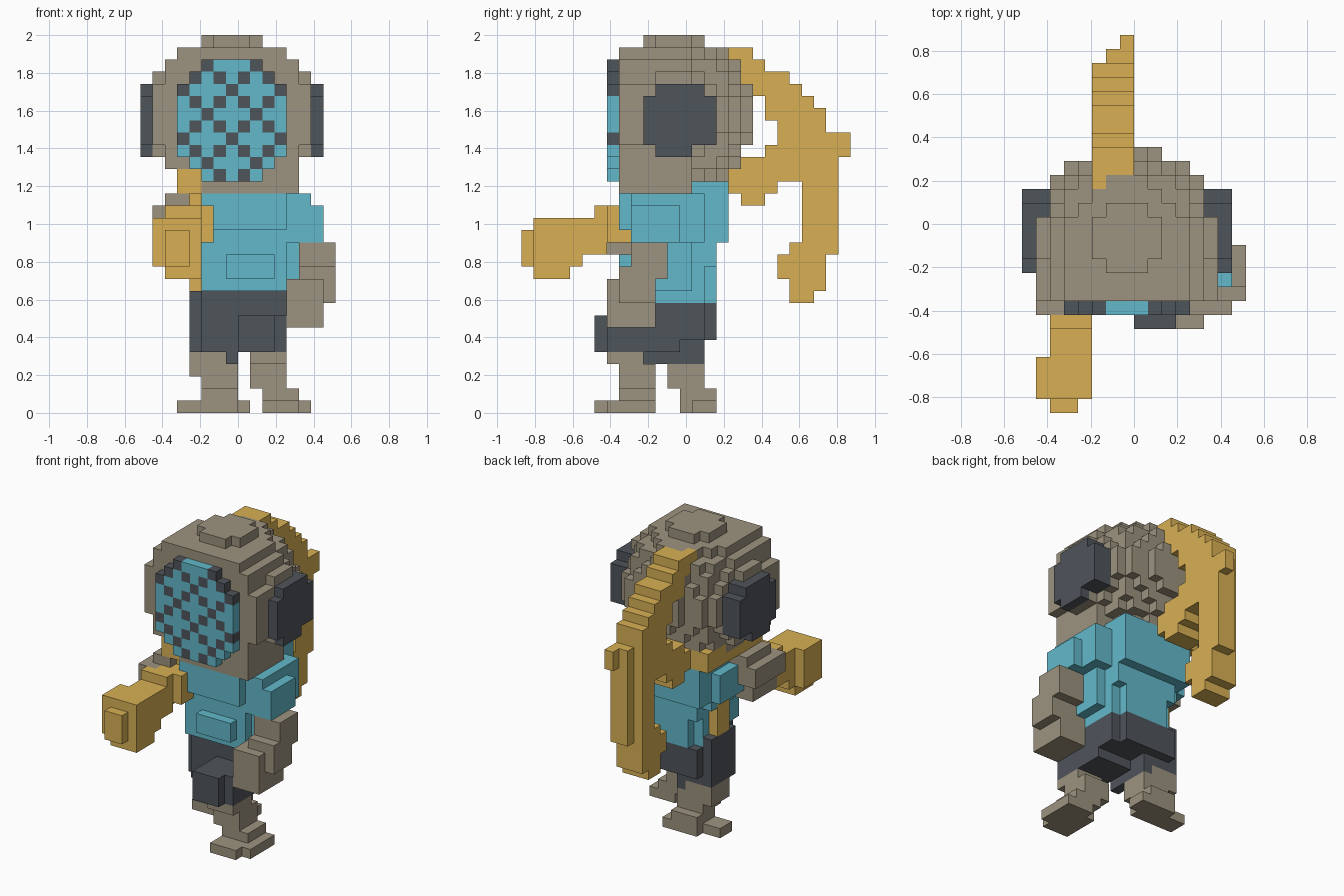
import bpy, bmesh
from mathutils import Vector

if "Cube" in bpy.data.objects:
    bpy.data.objects.remove(bpy.data.objects["Cube"], do_unlink=True)

UNIT = 2 / 31
ORIGIN = Vector((8, 13.5, 0))


def material(name, color):
    mat = bpy.data.materials.new(name)
    mat.use_nodes = True
    mat.diffuse_color = (*color, 1)
    mat.node_tree.nodes["Principled BSDF"].inputs["Base Color"].default_value = (*color, 1)
    return mat


STONE = material("stone grey", (.335, .29, .21))
TEAL = material("teal", (.122, .485, .595))
GOLD = material("gold", (.69, .435, .089))
DARK = material("charcoal", (.078, .09, .105))

taken = set()
parts = []


def box(x, y, z):
    """Cells of a block given as (start, stop) ranges."""
    return {(i, j, k) for i in range(*x) for j in range(*y) for k in range(*z)}


def part(name, cells, mats, rule=None):
    """Claim free cells for a part."""
    cells = cells - taken
    taken.update(cells)
    parts.append((name, cells, mats, rule))


def build(name, cells, mats, rule):
    """Make the outer skin of a set of cells."""
    bm = bmesh.new()
    for cell in sorted(cells):
        center = Vector(cell) + Vector((.5, .5, .5)) - ORIGIN
        for axis in range(3):
            for sign in (-1, 1):
                n = Vector((0, 0, 0))
                n[axis] = sign
                if tuple(int(c + d) for c, d in zip(cell, n)) in taken:
                    continue
                u = Vector((0, 0, 0))
                u[(axis + 1) % 3] = .5
                w = n.cross(u)
                mid = center + n / 2
                ring = (mid - u - w, mid + u - w, mid + u + w, mid - u + w)
                face = bm.faces.new([bm.verts.new(p * UNIT) for p in ring])
                face.material_index = rule(cell) if rule else 0
    bmesh.ops.remove_doubles(bm, verts=bm.verts, dist=UNIT / 10)
    mesh = bpy.data.meshes.new(name)
    bm.to_mesh(mesh)
    bm.free()
    for mat in mats:
        mesh.materials.append(mat)
    bpy.context.collection.objects.link(bpy.data.objects.new(name, mesh))


# Round head: ball behind, fuller rounded hood in front, jaw block below
head = {(x, y, z) for x, y, z in box((1, 14), (8, 19), (18, 31))
        if (x - 7) ** 2 + (y - 12) ** 2 + (z - 24) ** 2 < 43}
head |= {(x, y, z) for x, y, z in box((1, 14), (8, 14), (20, 30))
         if (x - 7) ** 2 + (z - 24) ** 2 + .3 * (y - 12) ** 2 < 46}
head |= box((5, 13), (8, 14), (18, 20))
part("head", head, [STONE])

# Rounded visor with a dotted pattern
visor = {(x, y, z) for x, y, z in box((3, 12), (7, 8), (19, 29))
         if abs(x - 7) + abs(z - 23.5) < 7}


def dotted(cell):
    x, _, z = cell
    return int(x % 2 == 0 if z % 2 else (x + z) % 4 == 1)


part("visor", visor, [TEAL, DARK], dotted)

# Ear covers
for name, span in (("right_ear_cover", (0, 2)), ("left_ear_cover", (13, 15))):
    part(name, box(span, (10, 16), (22, 26)) | box(span, (11, 15), (26, 27))
         | box(span, (11, 14), (21, 22)), [DARK])

# Curved tail: depth range of each row, from the bottom up
rows = [(22, 24), (22, 25), (21, 25), (21, 25), (22, 26)]
rows += [(23, 26)] * 5
rows += [(17, 26), (18, 26), (20, 26), (21, 26), (21, 25), (20, 25),
         (20, 24), (18, 23), (17, 22), (16, 20), (16, 19)]
tail = set()
for z, span in enumerate(rows, 9):
    tail |= box((5, 8), span, (z, z + 1))
tail -= box((5, 6), (25, 26), (9, 29))
tail |= box((7, 8), (26, 27), (21, 23))
part("tail", tail, [GOLD])

# Neck scarf wrapping the right side and hanging down the flank
part("scarf", box((5, 8), (16, 21), (18, 20)) | box((5, 8), (18, 20), (17, 18))
     | box((3, 5), (8, 17), (18, 20)) | box((4, 5), (9, 12), (14, 18))
     | box((4, 5), (12, 14), (10, 14)), [GOLD])

# Shirt with back panel, belly fold and sleeves
shirt = box((5, 12), (9, 16), (12, 18)) | box((5, 12), (11, 15), (9, 12))
shirt |= box((5, 12), (9, 11), (10, 12)) | box((4, 12), (14, 17), (14, 18))
shirt |= box((5, 12), (14, 17), (18, 19)) | box((6, 11), (15, 16), (9, 12))
shirt |= box((7, 11), (8, 9), (11, 13)) | box((5, 12), (8, 9), (15, 18))
part("shirt", shirt, [TEAL])
part("left_sleeve", box((12, 14), (9, 15), (14, 18))
     | box((14, 15), (9, 13), (14, 17)) | box((12, 13), (10, 14), (10, 14)), [TEAL])
part("right_sleeve", box((4, 5), (11, 15), (13, 18))
     | box((3, 4), (10, 15), (14, 17)), [TEAL])

# Bare arms
part("left_forearm", box((13, 16), (9, 12), (11, 14))
     | box((12, 15), (7, 11), (7, 11)) | box((13, 16), (8, 11), (9, 12)), [STONE])
part("right_upper_arm", box((1, 3), (7, 12), (15, 17))
     | box((2, 4), (8, 12), (17, 18)) | box((2, 4), (7, 11), (13, 15)), [STONE])

# Outstretched gauntlet
part("right_gauntlet", box((2, 5), (4, 7), (13, 16)) | box((2, 5), (6, 9), (14, 17))
     | box((5, 6), (7, 9), (14, 17)) | box((1, 5), (1, 4), (12, 16))
     | box((2, 5), (1, 4), (11, 12)) | box((2, 4), (0, 1), (12, 15))
     | box((2, 5), (4, 5), (12, 13)), [GOLD])

# Shorts with the left thigh lifted forward
part("shorts", box((4, 12), (11, 15), (6, 10)) | box((5, 11), (15, 16), (6, 9))
     | box((5, 12), (10, 11), (5, 10)) | box((4, 8), (11, 15), (5, 9))
     | box((7, 8), (10, 15), (4, 5)) | box((8, 12), (7, 13), (5, 8))
     | box((8, 11), (6, 7), (5, 8)), [DARK])

# Legs and turned out feet
part("left_leg", box((9, 12), (7, 10), (4, 5)) | box((9, 12), (8, 11), (2, 4))
     | box((10, 13), (8, 11), (1, 2)) | box((10, 13), (6, 10), (0, 1))
     | box((11, 14), (7, 11), (0, 1)), [STONE])
part("right_leg", box((4, 7), (12, 15), (3, 5)) | box((5, 8), (12, 15), (2, 4))
     | box((5, 8), (13, 16), (1, 2)) | box((3, 8), (13, 15), (0, 1))
     | box((5, 9), (14, 16), (0, 1)), [STONE])

for entry in parts:
    build(*entry)
